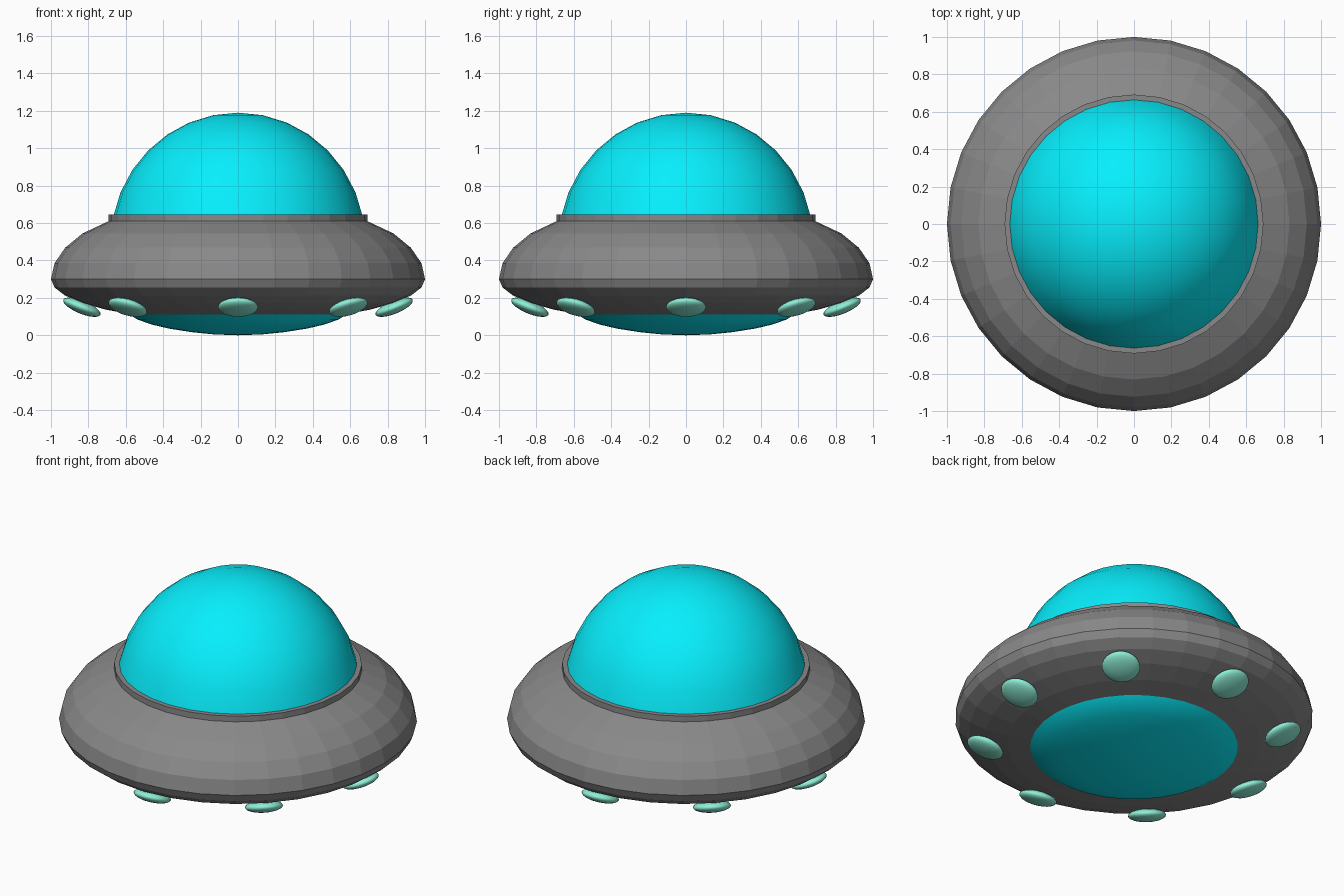
import bpy, bmesh
from math import sin, cos, pi, radians
from mathutils import Matrix

if "Cube" in bpy.data.objects:
    bpy.data.objects.remove(bpy.data.objects["Cube"])

SIDES = 32


def material(name, rgb):
    m = bpy.data.materials.new(name)
    m.diffuse_color = (*rgb, 1)
    m.use_nodes = True
    m.node_tree.nodes["Principled BSDF"].inputs["Base Color"].default_value = m.diffuse_color
    return m


def finish(bm, name, mat, smooth=False):
    bmesh.ops.recalc_face_normals(bm, faces=bm.faces)
    for f in bm.faces:
        f.smooth = smooth
    me = bpy.data.meshes.new(name)
    bm.to_mesh(me)
    bm.free()
    me.materials.append(mat)
    ob = bpy.data.objects.new(name, me)
    bpy.context.collection.objects.link(ob)
    return ob


def lathe(name, profile, mat, smooth=False, closed=False):
    """Spin an (r, z) profile around the z axis."""
    bm = bmesh.new()
    vs = [bm.verts.new((r, 0, z)) for r, z in profile]
    es = [bm.edges.new(p) for p in zip(vs, vs[1:])]
    if closed:
        es.append(bm.edges.new((vs[-1], vs[0])))
    bmesh.ops.spin(bm, geom=vs + es, axis=(0, 0, 1), cent=(0, 0, 0),
                   angle=2 * pi, steps=SIDES, use_duplicate=False)
    bmesh.ops.remove_doubles(bm, verts=bm.verts, dist=1e-4)
    return finish(bm, name, mat, smooth)


grey = material("dark_grey_metal", (0.25, 0.25, 0.25))
cyan = material("cyan_glass", (0.002, 0.86, 0.98))
mint = material("mint_light", (0.27, 0.87, 0.68))
step = radians(11.25)

# Saucer hull: deep upper half, shallow lower half
lower = [(cos(i * step), 0.30 - 0.23 * sin(i * step)) for i in range(5, 0, -1)]
upper = [(cos(i * step), 0.30 + 0.44 * sin(i * step)) for i in range(0, 4)]
lathe("hull", lower + upper + [(0.69, 0.611)], grey)

# Collar ring around the canopy
lathe("collar_ring", [(0.66, 0.605), (0.692, 0.605), (0.692, 0.645), (0.66, 0.645)],
      grey, closed=True)

# Canopy dome
lathe("canopy_dome", [(0.68 * sin(i * step), 0.50 + 0.69 * cos(i * step))
                      for i in range(8)], cyan, smooth=True)

# Belly lens
lathe("belly_lens", [(0.58, 0.112), (0.54, 0.085), (0.46, 0.057), (0.37, 0.036),
                     (0.25, 0.017), (0.13, 0.005), (0, 0)], cyan, smooth=True)

# Eight flattened lights under the rim
for i in range(8):
    bm = bmesh.new()
    bmesh.ops.create_uvsphere(bm, u_segments=24, v_segments=12, radius=1)
    bm.transform(Matrix.Rotation(i * pi / 4, 4, 'Z')
                 @ Matrix.Translation((0.835, 0, 0.15))
                 @ Matrix.Rotation(radians(-22), 4, 'Y')
                 @ Matrix.Diagonal((0.107, 0.107, 0.035, 1)))
    finish(bm, f"rim_light_{i + 1}", mint, smooth=True)
